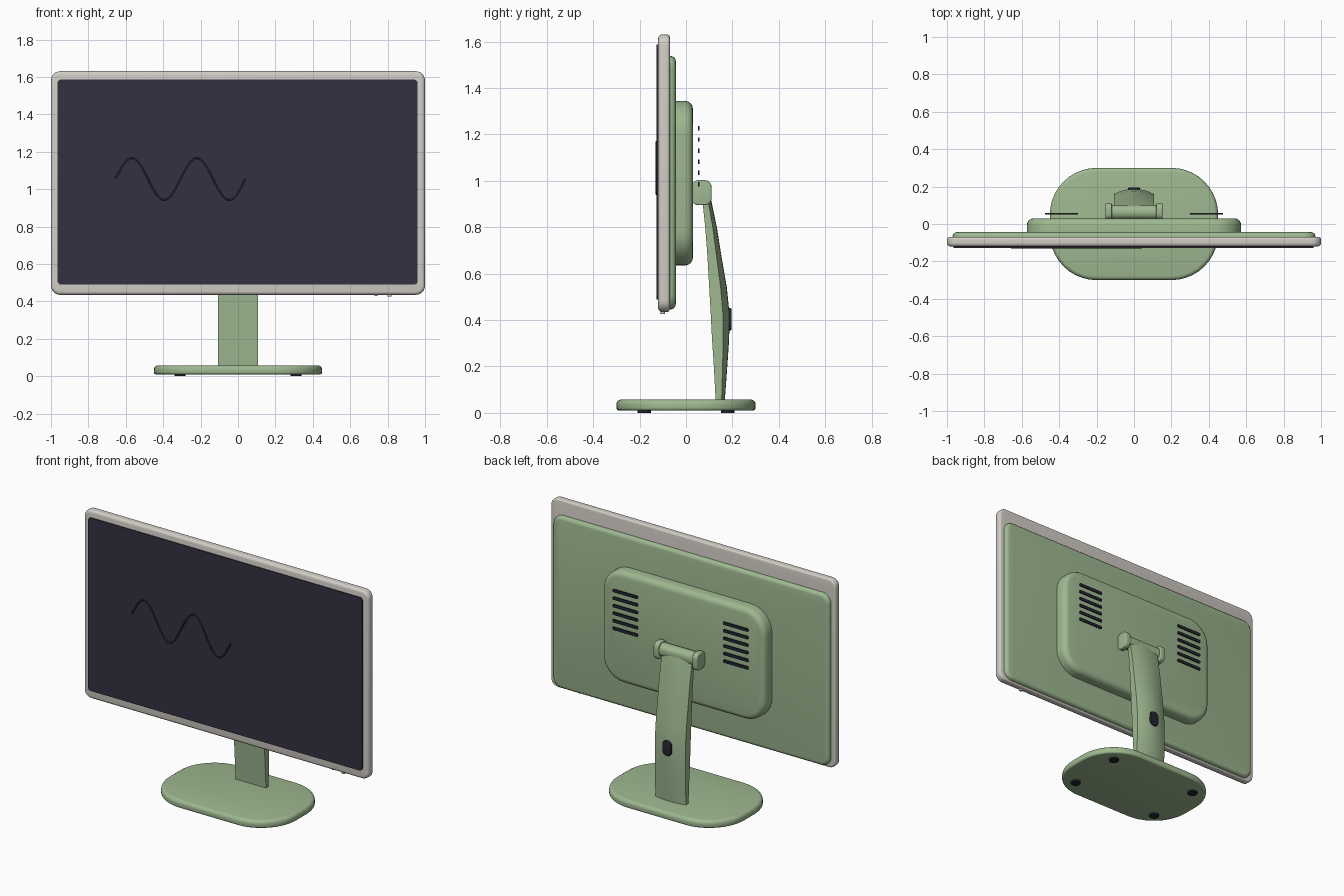
import bpy, bmesh, math

cube = bpy.data.objects.get("Cube")
if cube:
    bpy.data.objects.remove(cube, do_unlink=True)


def material(name, rgb):
    m = bpy.data.materials.new(name)
    m.use_nodes = True
    m.diffuse_color = (*rgb, 1)
    m.node_tree.nodes["Principled BSDF"].inputs["Base Color"].default_value = (*rgb, 1)
    return m


GREEN = material("sage green", (0.34, 0.48, 0.28))
CREAM = material("warm light grey", (0.64, 0.61, 0.56))
SCREEN = material("screen navy", (0.033, 0.031, 0.053))
DARK = material("dark trim", (0.018, 0.018, 0.03))

AXES = {"x": lambda u, v, d: (d, u, v),
        "y": lambda u, v, d: (u, d, v),
        "z": lambda u, v, d: (u, v, d)}


def loft(name, rings, mat):
    """Skin closed rings of points, cap both ends, shade smooth with sharp edges."""
    bm = bmesh.new()
    loops = [[bm.verts.new(p) for p in ring] for ring in rings]
    n = len(loops[0])
    for a, b in zip(loops, loops[1:]):
        for i in range(n):
            j = (i + 1) % n
            bm.faces.new((a[i], a[j], b[j], b[i]))
    bm.faces.new(loops[0])
    bm.faces.new(loops[-1])
    bmesh.ops.recalc_face_normals(bm, faces=bm.faces)
    mesh = bpy.data.meshes.new(name)
    bm.to_mesh(mesh)
    bm.free()
    mesh.materials.append(mat)
    ob = bpy.data.objects.new(name, mesh)
    bpy.context.collection.objects.link(ob)
    bpy.ops.object.select_all(action="DESELECT")
    ob.select_set(True)
    bpy.context.view_layer.objects.active = ob
    bpy.ops.object.shade_smooth_by_angle(angle=math.radians(35))
    return ob


def rounded_rect(w, h, r, steps):
    pts = []
    for k, (sx, sy) in enumerate(((1, 1), (-1, 1), (-1, -1), (1, -1))):
        for i in range(steps + 1):
            a = math.pi / 2 * (k + i / steps)
            pts.append((sx * (w / 2 - r) + r * math.cos(a),
                        sy * (h / 2 - r) + r * math.sin(a)))
    return pts


def slab(name, axis, center, size, depth, r, mat, low=0, high=0, steps=6):
    """Rounded plate along an axis; low and high are the edge roundings at each end."""
    d0, d1 = depth
    levels = []
    for i in range(5 if low else 1):
        a = math.pi / 2 * i / 4
        levels.append((d0 + low * (1 - math.sin(a)) - 0, low * (1 - math.cos(a))))
    levels = [(d, inset) for d, inset in reversed(levels)] if low else [(d0, 0)]
    levels.sort()
    for i in range(5 if high else 1):
        a = math.pi / 2 * i / 4
        levels.append((d1 - high * (1 - math.sin(a)), high * (1 - math.cos(a))))
    rings = []
    for d, inset in levels:
        outline = rounded_rect(size[0] - 2 * inset, size[1] - 2 * inset,
                               max(r - inset, 0.001), steps)
        rings.append([AXES[axis](center[0] + u, center[1] + v, d) for u, v in outline])
    return loft(name, rings, mat)


# Display: frame, screen, back shell and rear housing
slab("display_frame", "y", (0, 1.033), (2.0, 1.196), (-0.12, -0.07), 0.05, CREAM, 0.018, 0.012)
slab("screen", "y", (-0.002, 1.038), (1.925, 1.097), (-0.127, -0.11), 0.02, SCREEN)
slab("back_shell", "y", (0, 0.992), (1.94, 1.092), (-0.075, -0.044), 0.06, GREEN, 0, 0.022)
slab("rear_housing", "y", (0, 0.99), (1.146, 0.71), (-0.05, 0.03), 0.15, GREEN, 0, 0.035, 8)

# Wave line on the screen
curve = bpy.data.curves.new("screen_wave", "CURVE")
curve.dimensions = "3D"
curve.bevel_depth = 0.005
curve.bevel_resolution = 1
spline = curve.splines.new("POLY")
COUNT = 64
spline.points.add(COUNT)
for i, p in enumerate(spline.points):
    t = i / COUNT
    p.co = (-0.655 + 0.695 * t, -0.127, 1.055 + 0.112 * math.sin(4 * math.pi * t), 1)
curve.materials.append(DARK)
bpy.context.collection.objects.link(bpy.data.objects.new("screen_wave", curve))

# Cooling vents
for side, sx in (("left", 1), ("right", -1)):
    for i in range(6):
        slab(f"vent_{side}_{i + 1}", "y", (sx * 0.388, 0.986 + 0.048 * i), (0.175, 0.019),
             (0.052, 0.058), 0.005, DARK, steps=2)

# Hinge: ears and barrel
for side, sx in (("left", 1), ("right", -1)):
    ear = sorted((sx * 0.118, sx * 0.153))
    slab(f"hinge_ear_{side}", "x", (0.067, 0.949), (0.086, 0.108), ear, 0.03, GREEN, 0.006, 0.006)
slab("hinge_barrel", "x", (0.063, 0.952), (0.076, 0.082), (-0.12, 0.12), 0.035, GREEN)

# Neck: height, front, back centre, half width
NECK = [(0.05, 0.128, 0.167, 0.107), (0.20, 0.120, 0.178, 0.107), (0.32, 0.112, 0.186, 0.107),
        (0.42, 0.107, 0.188, 0.107), (0.54, 0.100, 0.176, 0.107), (0.68, 0.092, 0.152, 0.107),
        (0.80, 0.083, 0.133, 0.107), (0.92, 0.070, 0.108, 0.107), (0.96, 0.066, 0.098, 0.107)]
rings = []
for z, front, back, w in NECK:
    bulge = 0.35 * (back - front)
    ring = [(-w, front, z), (w, front, z)]
    for i in range(9):
        s = 1 - i / 4
        ring.append((w * s, back - bulge * s * s, z))
    rings.append(ring)
loft("neck", rings, GREEN)
slab("neck_cable_slot", "y", (0, 0.403), (0.062, 0.096), (0.17, 0.196), 0.028, DARK, 0, 0.004)

# Base and feet
slab("base", "z", (0, 0), (0.9, 0.6), (0.01, 0.058), 0.25, GREEN, 0.012, 0.022, 10)
for sx in (-1, 1):
    for sy in (-1, 1):
        name = f"foot_{'front' if sy < 0 else 'back'}_{'left' if sx > 0 else 'right'}"
        slab(name, "z", (sx * 0.31, sy * 0.18), (0.06, 0.06), (0, 0.015), 0.029, DARK, steps=3)

# Small controls under the frame
slab("power_button", "z", (0.81, -0.1), (0.024, 0.02), (0.426, 0.45), 0.009, CREAM, 0.003)
slab("menu_button", "z", (0.738, -0.1), (0.014, 0.014), (0.43, 0.45), 0.006, CREAM)
